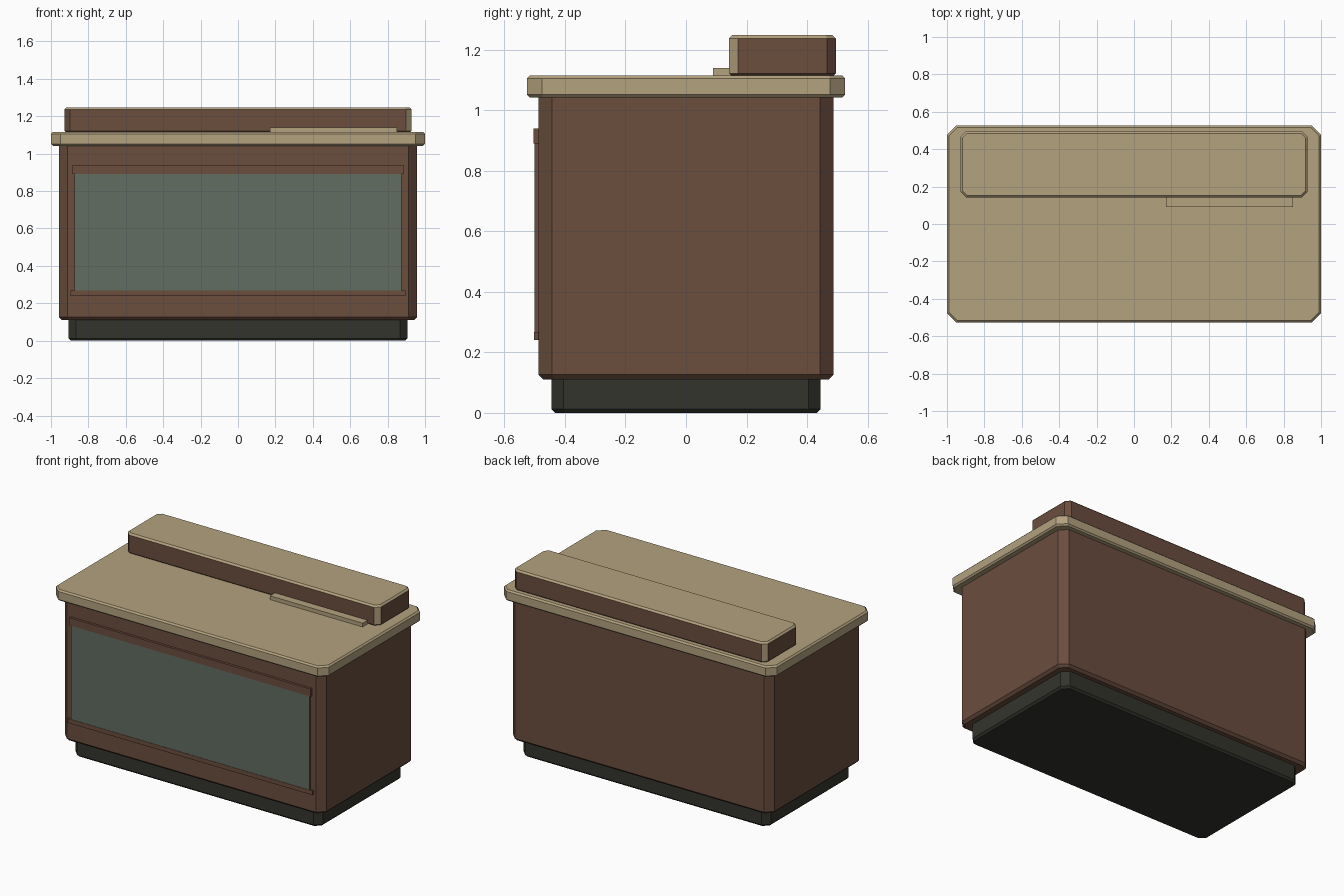
import bpy, bmesh

if "Cube" in bpy.data.objects:
    bpy.data.objects.remove(bpy.data.objects["Cube"], do_unlink=True)


def material(name, rgb):
    m = bpy.data.materials.new(name)
    m.use_nodes = True
    m.diffuse_color = (*rgb, 1)
    bsdf = next(n for n in m.node_tree.nodes if n.type == "BSDF_PRINCIPLED")
    bsdf.inputs["Base Color"].default_value = (*rgb, 1)
    bsdf.inputs["Roughness"].default_value = 0.8
    return m


brown = material("brown_wood", (0.145, 0.074, 0.048))
tan = material("tan_laminate", (0.45, 0.36, 0.21))
teal = material("grey_green_panel", (0.12, 0.153, 0.12))
black = material("dark_plinth", (0.034, 0.034, 0.026))


def finish(name, bm, mats, rule=None):
    """Turn a bmesh into an object; rule(face) picks the material slot."""
    bmesh.ops.recalc_face_normals(bm, faces=bm.faces)
    bm.normal_update()
    if rule:
        for f in bm.faces:
            f.material_index = rule(f)
    me = bpy.data.meshes.new(name)
    bm.to_mesh(me)
    bm.free()
    for m in mats:
        me.materials.append(m)
    ob = bpy.data.objects.new(name, me)
    bpy.context.scene.collection.objects.link(ob)
    return ob


def octagon(x0, x1, y0, y1, c, inset):
    """Rectangle outline with cut corners, shrunk evenly by inset."""
    x0, x1, y0, y1 = x0 + inset, x1 - inset, y0 + inset, y1 - inset
    c -= 0.586 * inset
    return [(x0 + c, y0), (x1 - c, y0), (x1, y0 + c), (x1, y1 - c),
            (x1 - c, y1), (x0 + c, y1), (x0, y1 - c), (x0, y0 + c)]


def cut_block(name, x, y, z, corner, low, high, mats, rule=None):
    """Box with cut upright corners and bevelled bottom and top edges."""
    levels = [(z[0], low), (z[0] + low, 0), (z[1] - high, 0), (z[1], high)]
    if not high:
        levels.pop()
    bm = bmesh.new()
    rings = [[bm.verts.new((px, py, h)) for px, py in octagon(*x, *y, corner, i)]
             for h, i in levels]
    for a, b in zip(rings, rings[1:]):
        for i in range(8):
            j = (i + 1) % 8
            bm.faces.new((a[i], a[j], b[j], b[i]))
    bm.faces.new(rings[0])
    bm.faces.new(rings[-1])
    return finish(name, bm, mats, rule)


def box(name, x, y, z, mats, rule=None):
    bm = bmesh.new()
    bmesh.ops.create_cube(bm, size=1)
    for v in bm.verts:
        for k, (lo, hi) in enumerate((x, y, z)):
            v.co[k] = hi if v.co[k] > 0 else lo
    return finish(name, bm, mats, rule)


def shelf_slot(f):
    """Tan on the top, its bevel and one diagonal pair of cut corners."""
    n = f.normal
    return 1 if n.z > 0.3 or n.x * n.y < -0.3 else 0


# Counter carcass
cut_block("plinth", (-0.906, 0.906), (-0.445, 0.445), (0, 0.12), 0.04, 0.013, 0, [black])
cut_block("cabinet_body", (-0.958, 0.958), (-0.488, 0.488), (0.11, 1.05), 0.046, 0.016, 0, [brown])
cut_block("countertop", (-1, 1), (-0.526, 0.526), (1.042, 1.115), 0.05, 0.01, 0.01, [tan])

# Raised shelf along the back and the small strip in front of it
cut_block("raised_shelf", (-0.928, 0.928), (0.142, 0.495), (1.111, 1.248), 0.03, 0.011, 0.011,
          [brown, tan], shelf_slot)
box("shelf_strip", (0.17, 0.85), (0.09, 0.16), (1.11, 1.14), [tan])

# Front panel with its two rails
box("front_panel", (-0.874, 0.874), (-0.5, -0.48), (0.25, 0.93), [brown, teal],
    lambda f: 1 if f.normal.y < -0.5 else 0)
box("top_rail", (-0.885, 0.885), (-0.504, -0.48), (0.89, 0.94), [brown])
box("bottom_rail", (-0.896, 0.896), (-0.502, -0.48), (0.24, 0.268), [brown])
